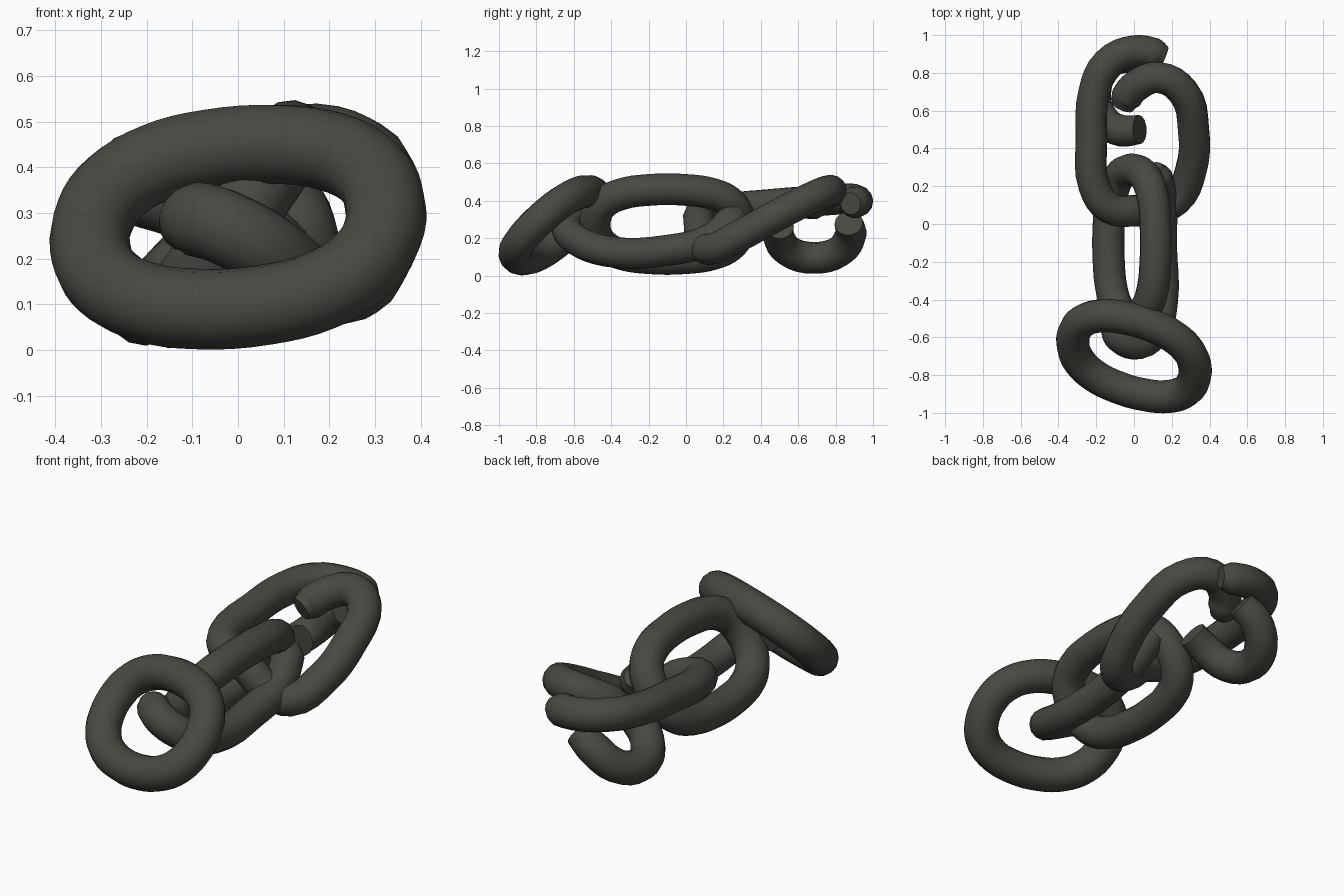
import bpy
from math import cos, sin, pi, radians
from mathutils import Vector

cube = bpy.data.objects.get("Cube")
if cube:
    bpy.data.objects.remove(cube, do_unlink=True)

iron = bpy.data.materials.new("dark_iron")
iron.use_nodes = True
COLOR = (0.066, 0.066, 0.056, 1)
iron.diffuse_color = COLOR
iron.node_tree.nodes["Principled BSDF"].inputs["Base Color"].default_value = COLOR
iron.node_tree.nodes["Principled BSDF"].inputs["Roughness"].default_value = 0.7


def tube(name, points, radius, closed=False, tip=1.0):
    """Round bar swept along a path, turned into a smooth mesh; tip scales open ends."""
    curve = bpy.data.curves.new(name, "CURVE")
    curve.dimensions = "3D"
    curve.bevel_depth = radius
    curve.bevel_resolution = 5
    curve.use_fill_caps = not closed
    curve.resolution_u = 4
    spline = curve.splines.new("BEZIER")
    spline.bezier_points.add(len(points) - 1)
    for bp, p in zip(spline.bezier_points, points):
        bp.co = p
        bp.handle_left_type = bp.handle_right_type = "AUTO"
    spline.use_cyclic_u = closed
    if not closed:
        spline.bezier_points[0].radius = spline.bezier_points[-1].radius = tip
    obj = bpy.data.objects.new(name, curve)
    bpy.context.collection.objects.link(obj)
    bpy.ops.object.select_all(action="DESELECT")
    obj.select_set(True)
    bpy.context.view_layer.objects.active = obj
    bpy.ops.object.convert(target="MESH")
    obj = bpy.context.view_layer.objects.active
    obj.name = name
    obj.data.materials.clear()
    obj.data.materials.append(iron)
    bpy.ops.object.shade_smooth_by_angle(angle=radians(50))


def oval(center, long_axis, short_axis, power, count=16):
    """Rounded oval path spanned by two half axes."""
    def squash(v):
        return abs(v) ** (2 / power) * (1 if v > 0 else -1)
    c, u, v = Vector(center), Vector(long_axis), Vector(short_axis)
    angles = [2 * pi * (i + 0.5) / count for i in range(count)]
    return [c + u * squash(cos(a)) + v * squash(sin(a)) for a in angles]


# Closed links: the tilted front one and the upright middle one
tube("front_link", oval((0, -0.7, 0.27), (0.322, -0.09, 0.02), (0.015, 0.187, 0.178), 2.3), 0.088, closed=True)
tube("middle_link", oval((-0.01, -0.1, 0.275), (0, 0.385, 0), (0.125, 0, 0.185), 2.6), 0.085, closed=True)

# Low open link: lies across the middle link and hooks up through the front one
tube("low_link", [
    (0.1, 0.29, 0.335), (0.12, 0.25, 0.3), (0.145, 0.14, 0.2), (0.145, -0.1, 0.135),
    (0.15, -0.42, 0.13), (0.1, -0.585, 0.19), (0, -0.635, 0.255), (-0.09, -0.585, 0.285),
    (-0.125, -0.52, 0.27)],
    0.083, tip=0.65)

# Broken link, bent open so that its ends pass each other
tube("broken_link", [
    (0.16, 0.88, 0.385), (0.11, 0.9, 0.39), (0, 0.915, 0.4), (-0.14, 0.85, 0.41),
    (-0.21, 0.7, 0.4), (-0.225, 0.45, 0.38), (-0.21, 0.2, 0.355), (-0.13, 0.085, 0.33),
    (0, 0.07, 0.28), (0.13, 0.09, 0.17), (0.22, 0.125, 0.14), (0.3, 0.28, 0.21),
    (0.315, 0.5, 0.33), (0.26, 0.7, 0.43), (0.13, 0.775, 0.455), (0.01, 0.73, 0.42),
    (-0.04, 0.67, 0.38), (-0.06, 0.62, 0.36)],
    0.084, tip=0.7)

# Snapped half link hanging below
tube("half_link", [
    (0.03, 0.5, 0.265), (-0.07, 0.495, 0.21), (-0.16, 0.55, 0.13), (-0.205, 0.68, 0.095),
    (-0.16, 0.82, 0.13), (-0.07, 0.88, 0.22), (0.02, 0.87, 0.28)],
    0.085, tip=0.9)
